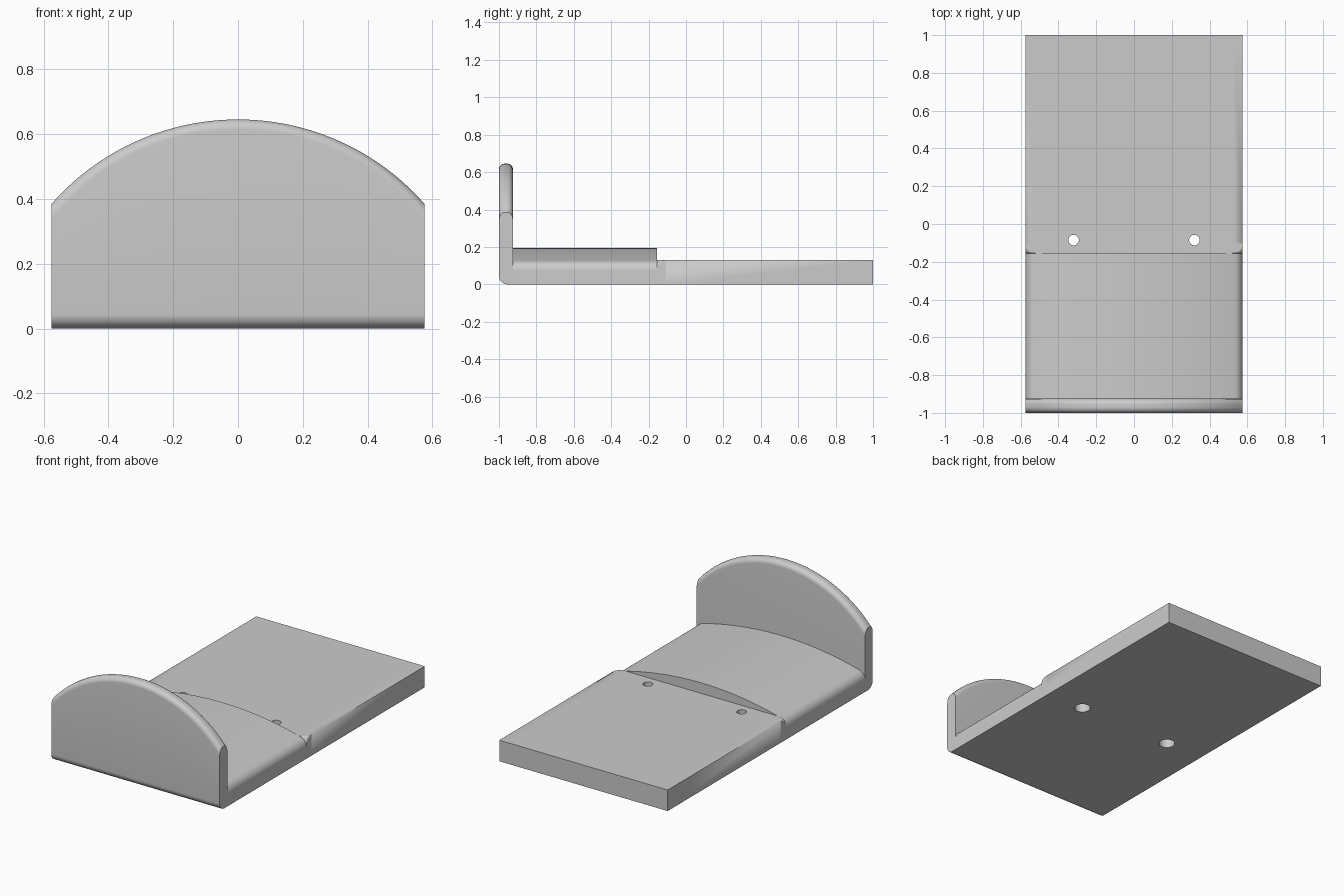
import bpy, bmesh, math

cube = bpy.data.objects.get("Cube")
if cube:
    bpy.data.objects.remove(cube, do_unlink=True)

HALF_W = 0.575
STEP_Y = -0.155
WALL_Y = -0.925
EDGE_R = 0.055

grey = bpy.data.materials.new("plain grey")
grey.use_nodes = True
colour = (0.6, 0.6, 0.6, 1)
grey.diffuse_color = colour
grey.node_tree.nodes["Principled BSDF"].inputs["Base Color"].default_value = colour


def loft(name, sections):
    """Skin a list of closed sections that share one point count."""
    bm = bmesh.new()
    rings = [[bm.verts.new(p) for p in s] for s in sections]
    n = len(rings[0])
    for a, b in zip(rings, rings[1:]):
        for i in range(n):
            j = (i + 1) % n
            bm.faces.new((a[i], a[j], b[j], b[i]))
    bm.faces.new(rings[0][::-1])
    bm.faces.new(rings[-1])
    bmesh.ops.remove_doubles(bm, verts=bm.verts, dist=1e-5)
    bmesh.ops.recalc_face_normals(bm, faces=bm.faces)
    mesh = bpy.data.meshes.new(name)
    bm.to_mesh(mesh)
    bm.free()
    obj = bpy.data.objects.new(name, mesh)
    bpy.context.collection.objects.link(obj)
    mesh.materials.append(grey)
    return obj


def activate(obj):
    bpy.ops.object.select_all(action='DESELECT')
    obj.select_set(True)
    bpy.context.view_layer.objects.active = obj


def base_section(y, top, arch_r, r):
    """Slab section with rounded upper edges; arch_r None gives a flat top."""
    cx = HALF_W - r
    if arch_r:
        zc = top - arch_r + math.sqrt((arch_r - r) ** 2 - cx ** 2)
        lean = math.asin(cx / (arch_r - r))
    else:
        zc, lean = top - r, 0
    half = []
    for i in range(11):                      # rounded edge
        a = (math.pi / 2 - lean) * i / 10
        half.append((cx + r * math.cos(a), zc + r * math.sin(a)))
    x_end = half[-1][0]
    for i in range(1, 13):                   # crown up to the centre line
        x = x_end * (1 - i / 12)
        z = top - arch_r + math.sqrt(arch_r ** 2 - x * x) if arch_r else top
        half.append((x, z))
    pts = [(HALF_W, 0)] + half + [(-x, z) for x, z in half[-2::-1]] + [(-HALF_W, 0)]
    return [(x, y, z) for x, z in pts]


# Base: arched pad, step, rounded run-out, flat plate
sections = [base_section(y, 0.195, 2.1, EDGE_R) for y in (WALL_Y, STEP_Y)]
for i in range(11):
    a = math.pi / 2 * i / 10
    y = STEP_Y + EDGE_R * (1 - math.cos(a))
    sections.append(base_section(y, 0.13, None, EDGE_R * (1 - math.sin(a))))
sections.append(base_section(1.0, 0.13, None, 0))
base = loft("base_plate", sections)

# Screw holes, counterbored from below
for x in (-0.32, 0.32):
    for radius, low, high in ((0.028, -0.1, 0.3), (0.046, -0.1, 0.06)):
        bpy.ops.mesh.primitive_cylinder_add(
            vertices=32, radius=radius, depth=high - low,
            location=(x, -0.085, (low + high) / 2))
        cutter = bpy.context.object
        cutter.name = "hole_cutter"
        cutter.hide_render = True
        cutter.data.materials.append(grey)
        mod = base.modifiers.new("hole", 'BOOLEAN')
        mod.operation, mod.solver, mod.object = 'DIFFERENCE', 'EXACT', cutter
        activate(base)
        bpy.ops.object.modifier_apply(modifier=mod.name)
        bpy.data.objects.remove(cutter, do_unlink=True)

# Front wall: curved crest with rounded edges, rounded lower front edge
ARC_R, TOP, CREST_R, FOOT_R = 0.766, 0.645, 0.03, 0.045


def wall_section(x):
    pts = [(x, WALL_Y, 0)]
    for i in range(9):                       # lower front edge
        a = math.pi / 2 * i / 8
        pts.append((x, -1 + FOOT_R * (1 - math.sin(a)), FOOT_R * (1 - math.cos(a))))

    def crest(y, inset):
        return (x, y, TOP - ARC_R + math.sqrt((ARC_R - inset) ** 2 - x * x))

    steps = [math.pi / 2 * i / 8 for i in range(9)]
    for a in steps:                          # front crest edge
        pts.append(crest(-1 + CREST_R * (1 - math.cos(a)), CREST_R * (1 - math.sin(a))))
    for a in reversed(steps):                # rear crest edge
        pts.append(crest(WALL_Y - CREST_R * (1 - math.cos(a)), CREST_R * (1 - math.sin(a))))
    return pts


wall = loft("front_wall", [wall_section(HALF_W * i / 24) for i in range(-24, 25)])

for obj in (base, wall):
    activate(obj)
    bpy.ops.object.shade_smooth_by_angle(angle=math.radians(30))
